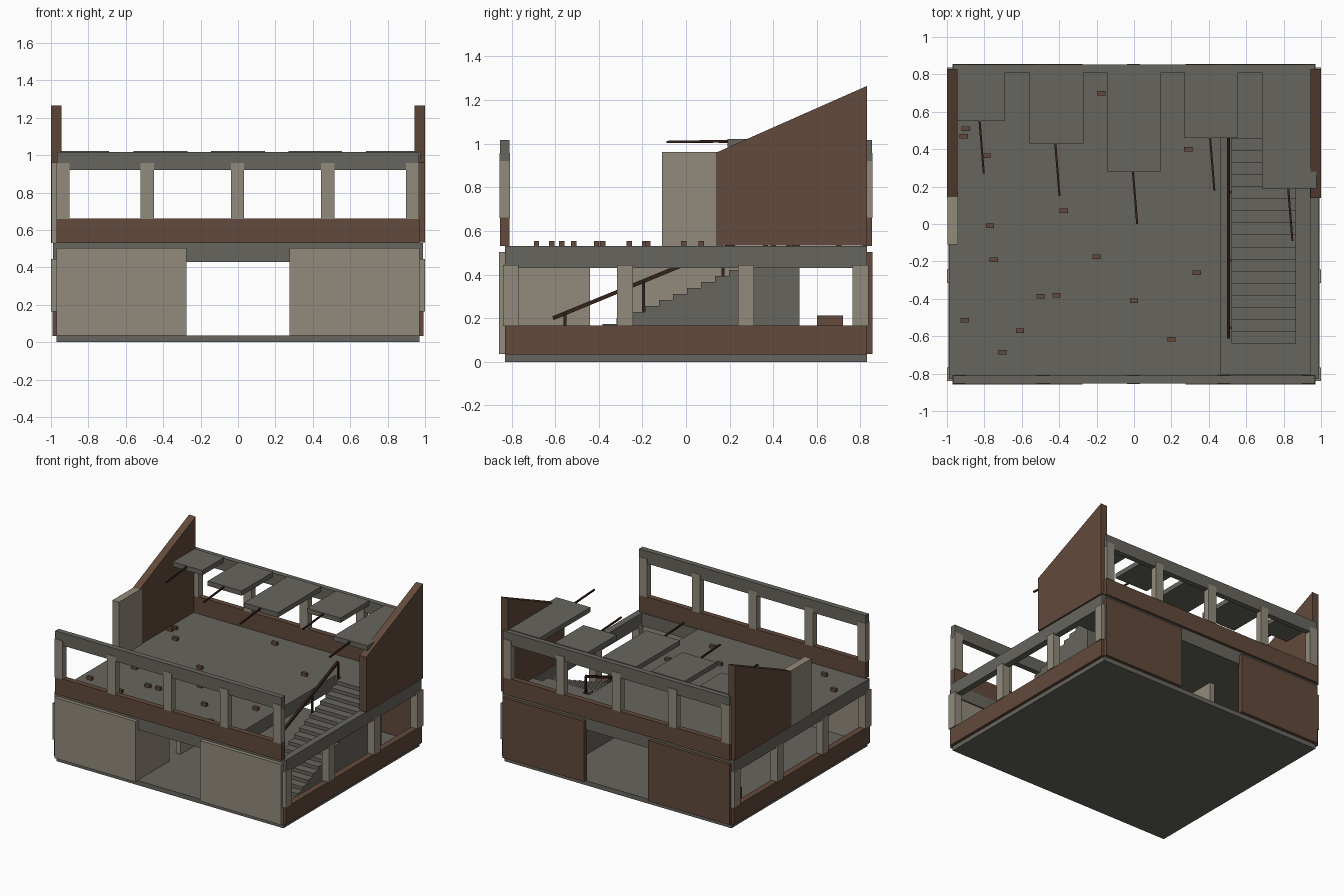
import bpy, bmesh, math
from mathutils import Vector

if "Cube" in bpy.data.objects:
    bpy.data.objects.remove(bpy.data.objects["Cube"])


def material(name, rgb):
    m = bpy.data.materials.new(name)
    m.diffuse_color = (*rgb, 1)
    m.use_nodes = True
    m.node_tree.nodes["Principled BSDF"].inputs["Base Color"].default_value = m.diffuse_color
    return m


GREY = material("concrete grey", (0.135, 0.130, 0.110))
BEIGE = material("plaster beige", (0.285, 0.255, 0.200))
BROWN = material("brick brown", (0.122, 0.068, 0.044))
RUST = material("rusty iron", (0.036, 0.016, 0.011))


def finish(name, bm, mat):
    bmesh.ops.recalc_face_normals(bm, faces=bm.faces)
    me = bpy.data.meshes.new(name)
    bm.to_mesh(me)
    bm.free()
    me.materials.append(mat)
    ob = bpy.data.objects.new(name, me)
    bpy.context.collection.objects.link(ob)
    return ob


def box(name, mat, x0, x1, y0, y1, z0, z1):
    bm = bmesh.new()
    bmesh.ops.create_cube(bm, size=1)
    for v in bm.verts:
        v.co = ((x0 + x1) / 2 + v.co.x * (x1 - x0),
                (y0 + y1) / 2 + v.co.y * (y1 - y0),
                (z0 + z1) / 2 + v.co.z * (z1 - z0))
    return finish(name, bm, mat)


def side_profile(name, mat, pts, x0, x1):
    """Extrude a (y, z) outline along x."""
    bm = bmesh.new()
    f = bm.faces.new([bm.verts.new((x0, y, z)) for y, z in pts])
    ext = bmesh.ops.extrude_face_region(bm, geom=[f])["geom"]
    moved = [g for g in ext if isinstance(g, bmesh.types.BMVert)]
    bmesh.ops.translate(bm, verts=moved, vec=(x1 - x0, 0, 0))
    return finish(name, bm, mat)


def rod(name, a, b, t):
    """Square iron bar between two points."""
    a, b = Vector(a), Vector(b)
    bm = bmesh.new()
    bmesh.ops.create_cube(bm, size=1)
    for v in bm.verts:
        v.co = (v.co.x * t, v.co.y * t, v.co.z * (b - a).length)
    ob = finish(name, bm, RUST)
    ob.location = (a + b) / 2
    ob.rotation_euler = (b - a).to_track_quat('Z', 'Y').to_euler()
    return ob


# ground slab
box("ground_slab", GREY, -0.97, 0.97, -0.83, 0.83, 0, 0.035)

# front and back ground walls, each with a central doorway
for s, side in ((-1, "left"), (1, "right")):
    xa, xb = sorted((s * 0.275, s * 0.97))
    box("front_wall_" + side, BEIGE, xa, xb, -0.858, -0.815, 0.035, 0.503)
    box("back_wall_" + side, BROWN, xa, xb, 0.815, 0.855, 0.035, 0.503)

    # side parapets with window posts
    xa, xb = sorted((s * 0.945, s * 0.993))
    box("side_parapet_" + side, BROWN, xa, xb, -0.83, 0.83, 0.033, 0.167)
    xa, xb = sorted((s * 0.94, s * 1.0))
    for i, y in enumerate((-0.803, -0.28, 0.275, 0.80)):
        box(f"side_post_{side}_{i}", BEIGE, xa, xb, y - 0.036, y + 0.036, 0.165, 0.445)

    # sloped gable walls of the upper floor
    xa, xb = sorted((s * 0.943, s * 1.0))
    side_profile("gable_wall_" + side, BROWN,
                 [(0.14, 0.533), (0.83, 0.533), (0.83, 1.265), (0.14, 0.96)], xa, xb)

# broken panel beside the left gable
box("upper_side_panel", BEIGE, -0.998, -0.941, -0.11, 0.17, 0.53, 0.962)

# upper floor around the stairwell
box("upper_floor_main", GREY, -0.99, 0.465, -0.83, 0.83, 0.43, 0.53)
box("upper_floor_back", GREY, 0.465, 0.99, 0.52, 0.83, 0.43, 0.53)
box("upper_floor_front_beam", GREY, 0.465, 0.99, -0.83, -0.805, 0.43, 0.53)
box("upper_floor_side_beam", GREY, 0.94, 0.99, -0.805, 0.52, 0.43, 0.53)

# upper parapets, window posts and lintels at front and back
for s, side in ((-1, "front"), (1, "back")):
    ya, yb = sorted((s * 0.81, s * 0.852))
    box(f"upper_{side}_parapet", BROWN, -0.97, 0.97, ya, yb, 0.53, 0.662)
    box(f"upper_{side}_lintel", GREY, -0.968, 0.968, ya, yb, 0.92, 1.017)
    ya, yb = sorted((s * 0.807, s * 0.856))
    for i, x in enumerate((-0.936, -0.485, -0.003, 0.48, 0.932)):
        box(f"upper_{side}_post_{i}", BEIGE, x - 0.035, x + 0.035, ya, yb, 0.66, 0.957)

# inner partition with two door gaps
box("partition_front", BEIGE, -0.32, -0.28, -0.82, -0.44, 0.035, 0.43)
box("partition_back", BEIGE, -0.32, -0.28, -0.30, 0.50, 0.035, 0.43)

# crate in the back left room
box("crate", BROWN, -0.90, -0.76, 0.60, 0.72, 0.035, 0.212)

# solid staircase
N, Y0, Y1 = 18, -0.64, 0.52
run, rise = (Y1 - Y0) / N, 0.495 / N
outline = [(Y1, 0.033), (Y0, 0.033)]
for i in range(N):
    z = 0.035 + (i + 1) * rise
    outline += [(Y0 + i * run, z), (Y0 + (i + 1) * run, z)]
side_profile("staircase", GREY, outline, 0.52, 0.865)


# handrail
def rail_z(y):
    return 0.20 + (y + 0.61) * 0.41


rod("handrail", (0.505, -0.61, rail_z(-0.61)), (0.505, 0.50, rail_z(0.50)), 0.018)
for i, y in enumerate((-0.555, -0.195, 0.17, 0.49)):
    foot = max(0.035, rail_z(y) - 0.15)
    rod(f"handrail_post_{i}", (0.515, y, foot), (0.515, y, rail_z(y)), 0.013)

# broken roof slabs with bare reinforcing bars
for i, (x0, x1, y) in enumerate(((-0.95, -0.69, 0.55), (-0.56, -0.27, 0.43),
                                 (-0.145, 0.145, 0.28), (0.27, 0.555, 0.46),
                                 (0.685, 0.975, 0.19))):
    box(f"roof_slab_{i}", GREY, x0, x1, y, 0.815, 0.985, 1.022)
    x = (x0 + x1) / 2 - 0.003
    rod(f"roof_bar_{i}", (x - 0.005, y + 0.03, 1.013), (x + 0.02, y - 0.28, 1.008), 0.011)

# loose bricks on the upper floor
bricks = ((-0.90, 0.51), (-0.91, 0.47), (-0.79, 0.365), (-0.77, -0.01), (-0.75, -0.19),
          (-0.375, 0.07), (-0.20, -0.175), (-0.50, -0.385), (-0.415, -0.38), (0.0, -0.41),
          (0.20, -0.615), (-0.61, -0.57), (-0.705, -0.685), (-0.905, -0.515),
          (0.335, -0.26), (0.29, 0.40), (-0.175, 0.70))
for i, (x, y) in enumerate(bricks):
    box(f"loose_brick_{i}", BROWN, x - 0.022, x + 0.022, y - 0.012, y + 0.012, 0.529, 0.554)
